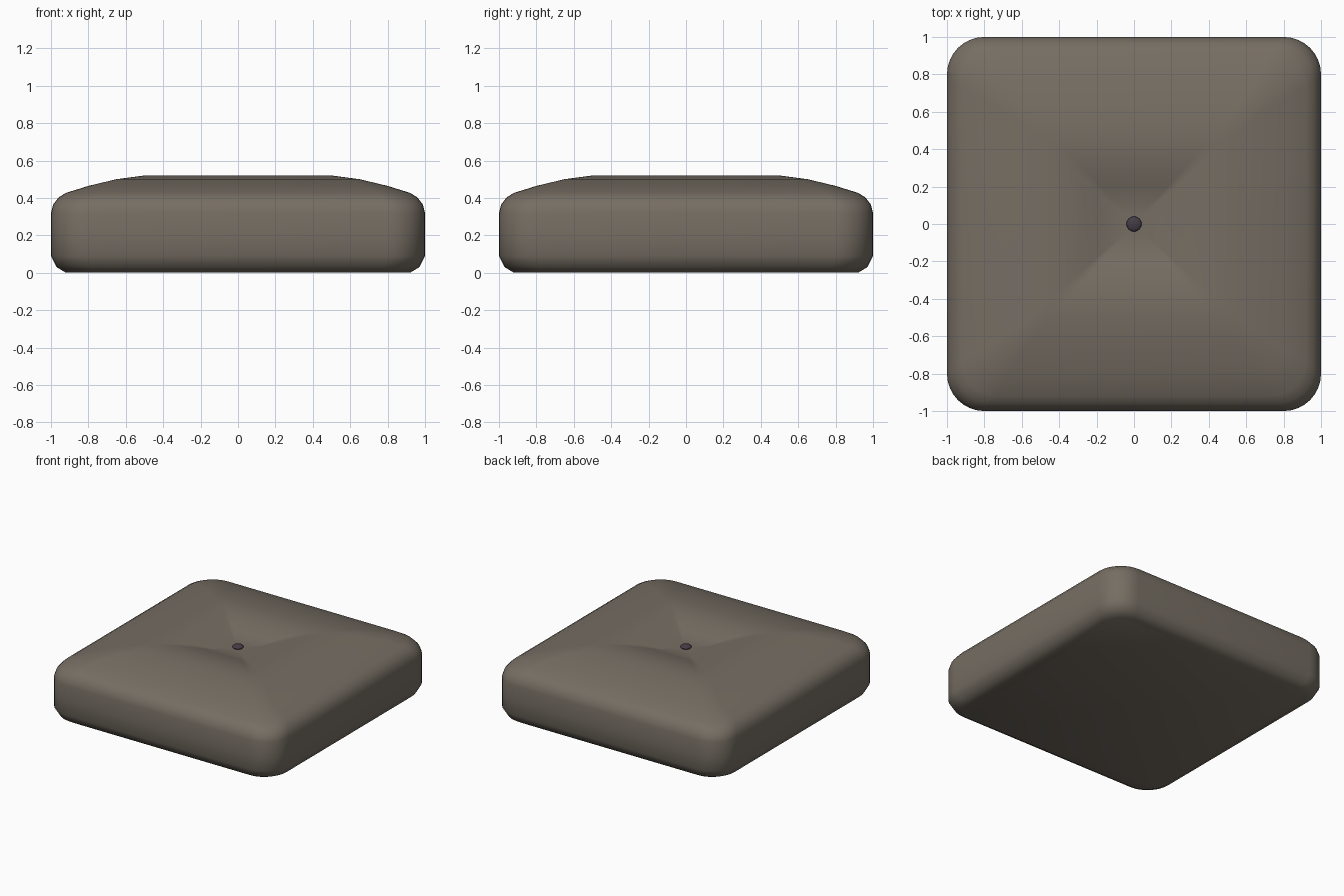
import bpy, bmesh, math

if "Cube" in bpy.data.objects:
    bpy.data.objects.remove(bpy.data.objects["Cube"])


def material(name, color):
    m = bpy.data.materials.new(name)
    m.diffuse_color = (*color, 1)
    m.use_nodes = True
    m.node_tree.nodes["Principled BSDF"].inputs["Base Color"].default_value = m.diffuse_color
    return m


def ring(half, radius, z, steps=8):
    """Rounded square outline with given half width and corner radius."""
    c = half - radius
    pts = []
    for i, (sx, sy) in enumerate([(1, 1), (-1, 1), (-1, -1), (1, -1)]):
        for k in range(steps + 1):
            a = math.radians(90 * (i + k / steps))
            pts.append((sx * c + radius * math.cos(a), sy * c + radius * math.sin(a), z))
    return pts


# Cushion: rounded square rings (half width, corner radius, height), bottom to tuft
profile = [
    (0.92, 0.17, 0.0), (0.97, 0.19, 0.03), (1.0, 0.2, 0.09),
    (1.0, 0.2, 0.2), (1.0, 0.2, 0.32), (0.988, 0.2, 0.365), (0.96, 0.2, 0.402),
    (0.92, 0.19, 0.427), (0.8, 0.13, 0.464), (0.65, 0.08, 0.5),
    (0.5, 0.05, 0.52), (0.38, 0.04, 0.519), (0.28, 0.03, 0.499),
    (0.2, 0.02, 0.477), (0.13, 0.012, 0.455), (0.05, 0.01, 0.452),
]
bm = bmesh.new()
rings = [[bm.verts.new(p) for p in ring(*row)] for row in profile]
for low, high in zip(rings, rings[1:]):
    n = len(low)
    for i in range(n):
        j = (i + 1) % n
        bm.faces.new((low[i], low[j], high[j], high[i]))
bm.faces.new(rings[0][::-1])
bm.faces.new(rings[-1])
mesh = bpy.data.meshes.new("cushion")
bm.to_mesh(mesh)
bm.free()
cushion = bpy.data.objects.new("cushion", mesh)
bpy.context.collection.objects.link(cushion)
mesh.materials.append(material("taupe_fabric", (0.18, 0.155, 0.125)))

# Button in the central dip
bpy.ops.mesh.primitive_uv_sphere_add(segments=24, ring_count=12, radius=0.04,
                                     location=(0, 0, 0.462))
button = bpy.context.object
button.name = "button"
button.scale.z = 0.42
button.data.materials.append(material("dark_button", (0.06, 0.045, 0.06)))

# Smooth shading with crisp bottom edge
for obj in (cushion, button):
    bpy.ops.object.select_all(action='DESELECT')
    obj.select_set(True)
    bpy.context.view_layer.objects.active = obj
    bpy.ops.object.shade_smooth_by_angle(angle=math.radians(35))
